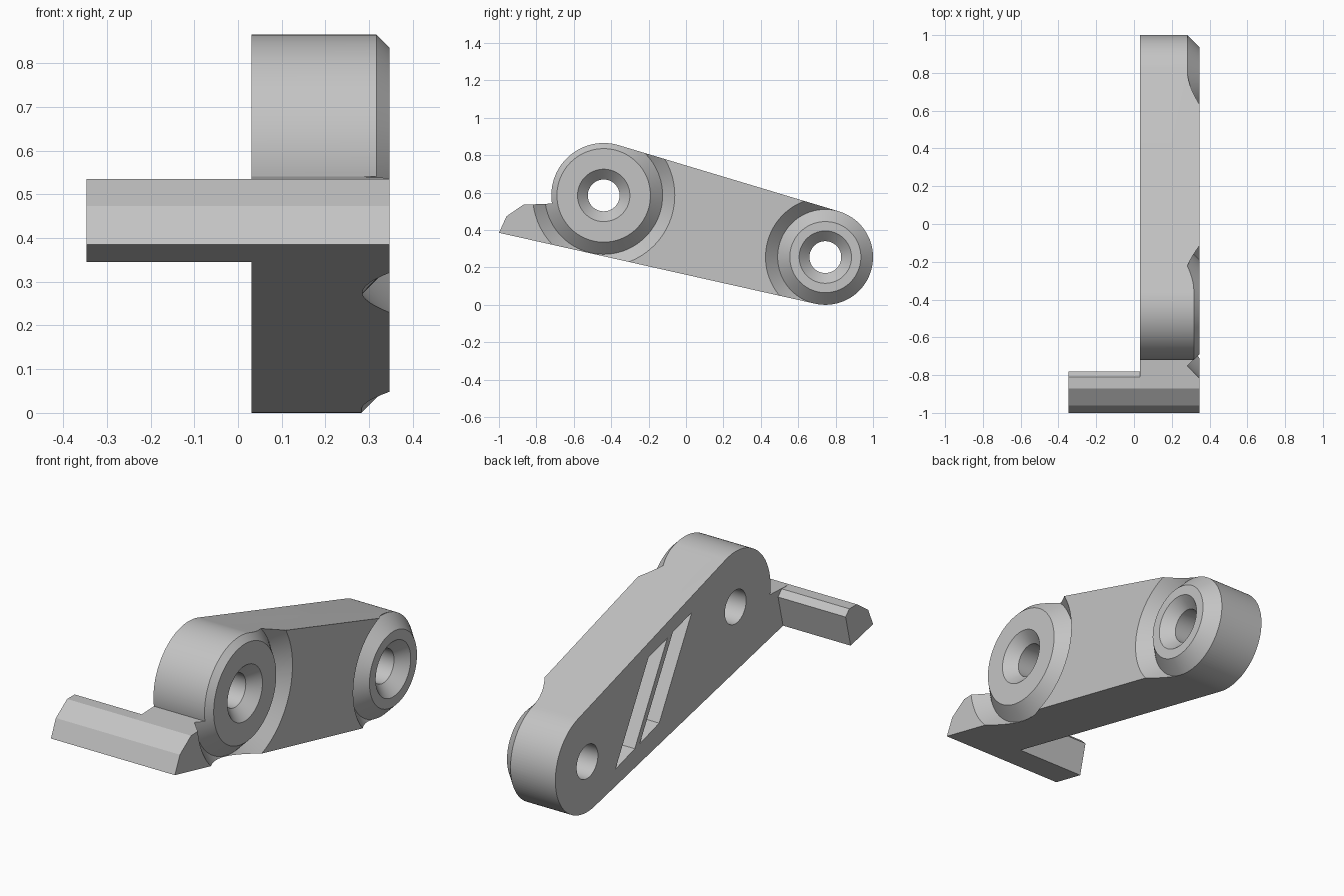
import bpy, bmesh
from math import sin, cos, pi, radians, atan2, asin, hypot, degrees
from mathutils import Vector

cube = bpy.data.objects.get("Cube")
if cube:
    bpy.data.objects.remove(cube, do_unlink=True)

grey = bpy.data.materials.new("plain grey")
grey.use_nodes = True
grey.diffuse_color = (0.55, 0.55, 0.55, 1)
grey.node_tree.nodes["Principled BSDF"].inputs["Base Color"].default_value = (0.55, 0.55, 0.55, 1)

# Main dimensions: (y, z) centres and radii of the two bosses, plate side planes
BIG, BIG_R = (-0.44, 0.585), 0.28
SMALL, SMALL_R = (0.745, 0.255), 0.255
BACK, FACE, END = 0.031, 0.347, -0.347
GROOVE = 0.065


def make_object(name, bm):
    bmesh.ops.recalc_face_normals(bm, faces=bm.faces)
    mesh = bpy.data.meshes.new(name)
    bm.to_mesh(mesh)
    bm.free()
    mesh.materials.append(grey)
    ob = bpy.data.objects.new(name, mesh)
    bpy.context.collection.objects.link(ob)
    return ob


def prism(name, outline, x0, x1):
    """Extrude a (y, z) outline along x."""
    bm = bmesh.new()
    face = bm.faces.new([bm.verts.new((x0, y, z)) for y, z in outline])
    ext = bmesh.ops.extrude_face_region(bm, geom=[face])
    verts = [v for v in ext["geom"] if isinstance(v, bmesh.types.BMVert)]
    bmesh.ops.translate(bm, verts=verts, vec=(x1 - x0, 0, 0))
    return make_object(name, bm)


def lathe(name, centre, profile, steps=96):
    """Revolve a closed (radius, x) profile about an x-parallel axis."""
    bm = bmesh.new()
    cy, cz = centre
    verts = [bm.verts.new((x, cy + r, cz)) for r, x in profile]
    edges = [bm.edges.new((verts[i - 1], verts[i])) for i in range(len(verts))]
    bmesh.ops.spin(bm, geom=verts + edges, cent=(0, cy, cz), axis=(1, 0, 0),
                   angle=2 * pi, steps=steps, use_duplicate=False)
    bmesh.ops.remove_doubles(bm, verts=bm.verts, dist=1e-5)
    loose = [e for e in bm.edges if not e.link_faces]
    bmesh.ops.delete(bm, geom=loose, context="EDGES")
    return make_object(name, bm)


def arc(centre, radius, start, end, steps=48):
    angles = [radians(start + (end - start) * i / steps) for i in range(steps + 1)]
    return [(centre[0] + radius * cos(a), centre[1] + radius * sin(a)) for a in angles]


def cut(target, cutter):
    mod = target.modifiers.new("cut", "BOOLEAN")
    mod.operation = "DIFFERENCE"
    mod.solver = "EXACT"
    mod.object = cutter
    cutter.hide_render = True
    dg = bpy.context.evaluated_depsgraph_get()
    mesh = bpy.data.meshes.new_from_object(target.evaluated_get(dg))
    target.modifiers.clear()
    target.data = mesh
    bpy.data.objects.remove(cutter, do_unlink=True)


# Arm plate: hook tip, big rounded end, tangent top edge, small rounded end
dy, dz = SMALL[0] - BIG[0], SMALL[1] - BIG[1]
top = degrees(atan2(dz, dy) + pi / 2 - asin((BIG_R - SMALL_R) / hypot(dy, dz)))
tip = [(-1, 0.385), (-0.96, 0.473), (-0.87, 0.535)]
outline = tip + arc(BIG, BIG_R, 189, top) + arc(SMALL, SMALL_R, top, -102.7)
arm = prism("arm_plate", outline, BACK, FACE)

# V groove, through hole and countersink on each boss
for centre, inner in ((BIG, 0.25), (SMALL, 0.19)):
    over = 0.02
    cut(arm, lathe("groove_cutter", centre, [
        (inner - over, FACE + over), (inner + GROOVE, FACE - GROOVE),
        (inner + 2 * GROOVE + over, FACE + over)]))
    cut(arm, lathe("hole_cutter", centre, [
        (0, BACK - 0.1), (0.085, BACK - 0.1), (0.085, FACE - 0.055),
        (0.14 + over, FACE + over), (0, FACE + over)]))

# Two slanted pockets in the back, separated by a diagonal rib
for y, z in ((-0.09, 0.69), (0.105, 0.635)):
    slot = [(y, z), (y + 0.15, z - 0.04), (y + 0.415, z - 0.505), (y + 0.26, z - 0.46)]
    cut(arm, prism("pocket_cutter", slot, BACK - 0.1, BACK + 0.15))

# Cross bar reaching sideways from the hook tip
bar = prism("cross_bar", tip + [(-0.81, 0.535), (-0.78, 0.505), (-0.82, 0.345)], END, BACK)

bpy.ops.object.select_all(action="DESELECT")
for ob in (arm, bar):
    ob.select_set(True)
bpy.context.view_layer.objects.active = arm
bpy.ops.object.shade_smooth_by_angle(angle=radians(25))
